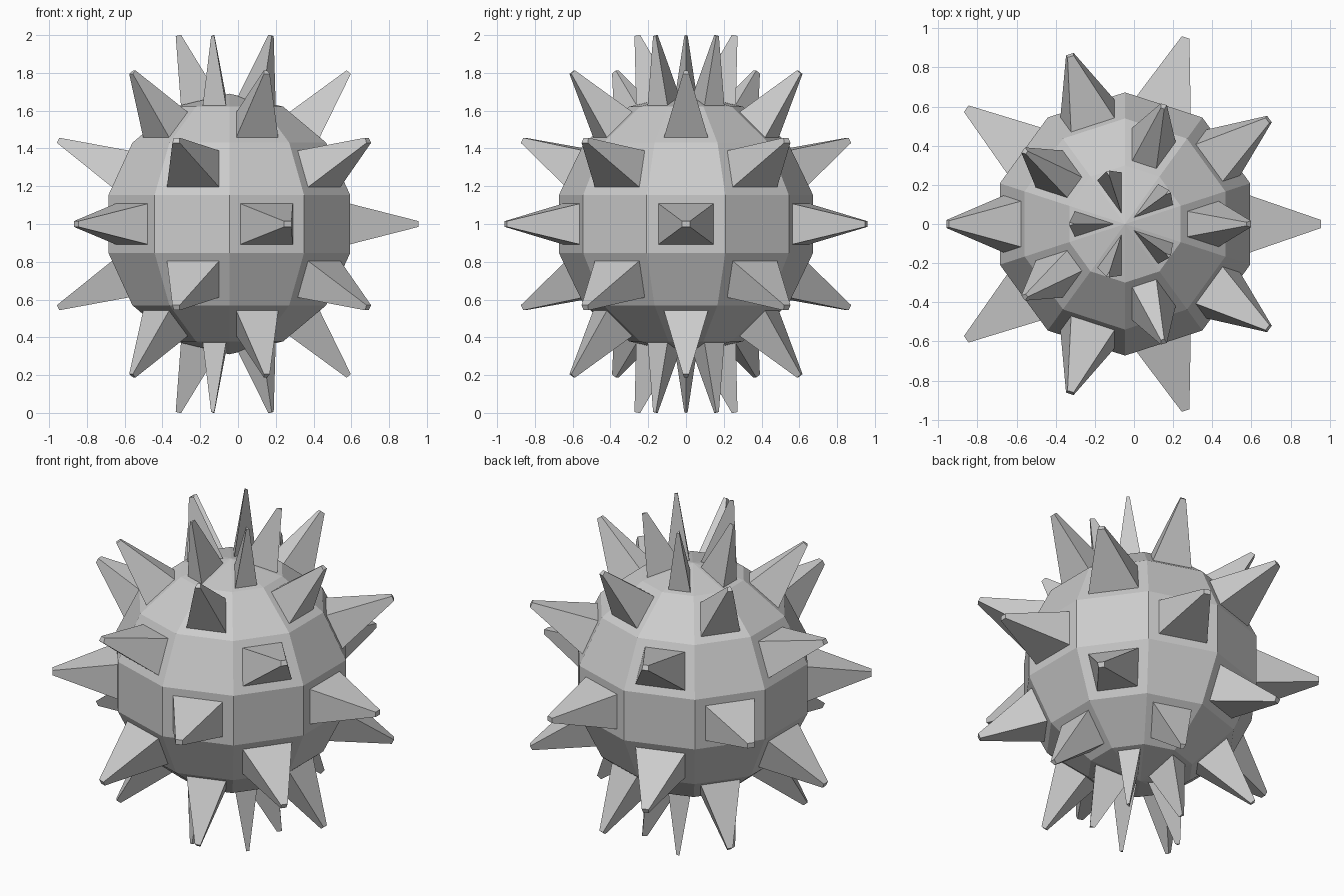
import bpy, bmesh, math

if "Cube" in bpy.data.objects:
    bpy.data.objects.remove(bpy.data.objects["Cube"])

SEGMENTS, RINGS, RADIUS = 10, 7, 0.69
SPIKE_LENGTH, BASE_SCALE, TIP_SCALE = 0.363, 0.70, 0.14

bm = bmesh.new()

# Low-poly ball with flat facets facing +x
bmesh.ops.create_uvsphere(bm, u_segments=SEGMENTS, v_segments=RINGS, radius=RADIUS)
bm.normal_update()


def is_spiked(face):
    """Checkerboard choice of facets from ring row and compass position."""
    c = face.calc_center_median()
    row = int(math.acos(c.z / c.length) / (math.pi / RINGS))
    column = round(math.atan2(c.y, c.x) / (2 * math.pi / SEGMENTS))
    return (row + column) % 2 == 1


def extrude_scaled(faces, scale, distance):
    """Extrude each face on its own, shrinking it about its middle."""
    new = bmesh.ops.extrude_discrete_faces(bm, faces=faces)["faces"]
    for face in new:
        face.normal_update()
        normal = face.normal.copy()
        c = face.calc_center_median()
        for v in face.verts:
            v.co = c + (v.co - c) * scale + normal * distance
    bm.normal_update()
    return new


# Spikes: inset each chosen facet, then pull it out to a small blunt tip
bases = extrude_scaled([f for f in bm.faces if is_spiked(f)], BASE_SCALE, 0.0)
extrude_scaled(bases, TIP_SCALE, SPIKE_LENGTH)

mesh = bpy.data.meshes.new("spiked_ball")
bm.to_mesh(mesh)
bm.free()
ball = bpy.data.objects.new("spiked_ball", mesh)
ball.location = (-0.046, 0, 1)
bpy.context.collection.objects.link(ball)
